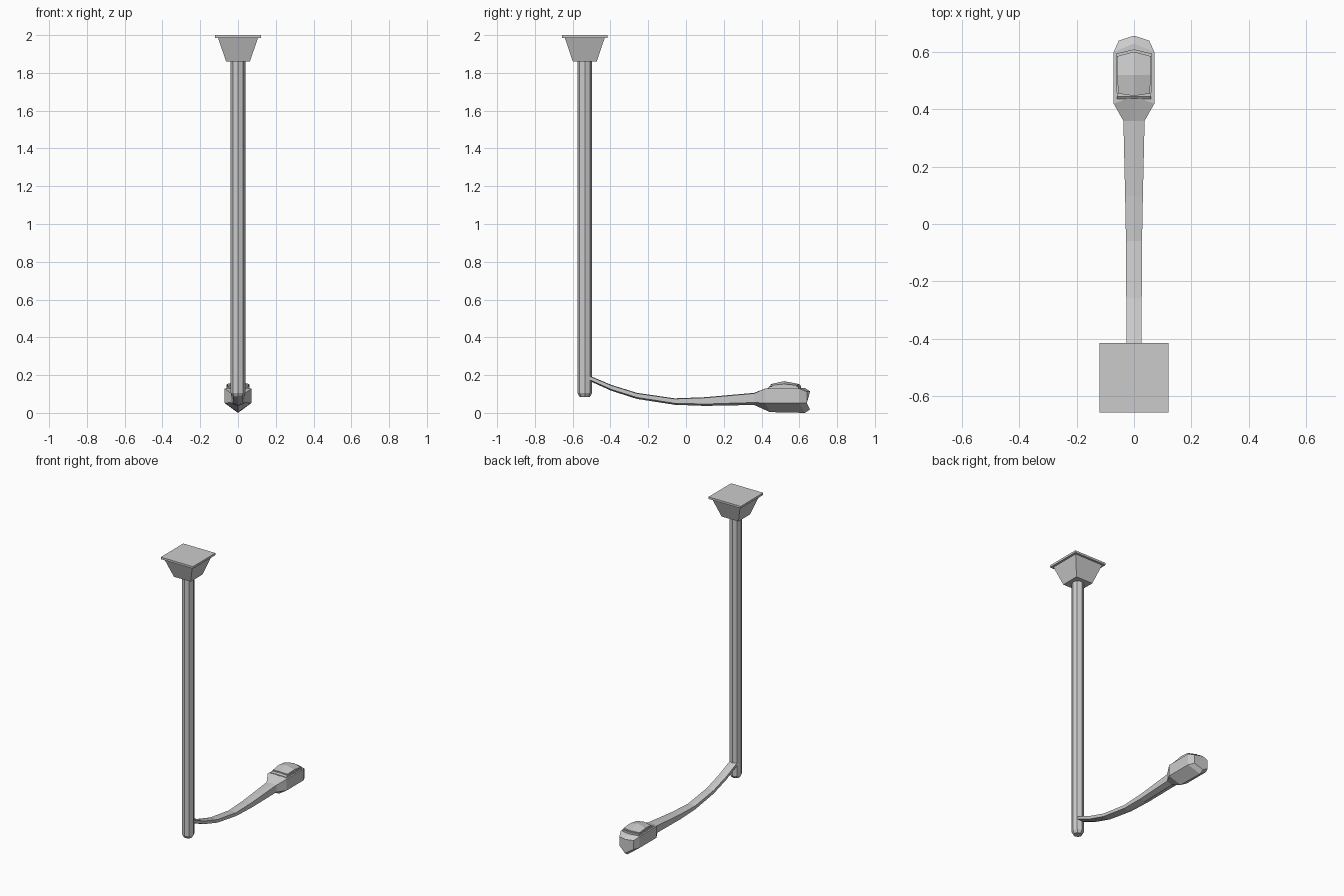
import bpy, math

if "Cube" in bpy.data.objects:
    bpy.data.objects.remove(bpy.data.objects["Cube"])

POLE_Y = -0.536


def make(name, verts, faces):
    me = bpy.data.meshes.new(name)
    me.from_pydata(verts, [], faces)
    me.update()
    ob = bpy.data.objects.new(name, me)
    bpy.context.collection.objects.link(ob)
    return ob


def skin(name, rings):
    """Join equal-sized rings with quads and cap both ends."""
    n = len(rings[0])
    verts = [v for r in rings for v in r]
    faces = [(k * n + i, k * n + (i + 1) % n, (k + 1) * n + (i + 1) % n, (k + 1) * n + i)
             for k in range(len(rings) - 1) for i in range(n)]
    faces.append(tuple(reversed(range(n))))
    faces.append(tuple(range((len(rings) - 1) * n, len(rings) * n)))
    return make(name, verts, faces)


def column(name, sides, profile, turn=0.0):
    """Vertical prism from (radius, z) pairs around the pole axis."""
    def ring(r, z):
        angles = [turn + 2 * math.pi * i / sides for i in range(sides)]
        return [(r * math.cos(a), POLE_Y + r * math.sin(a), z) for a in angles]
    return skin(name, [ring(r, z) for r, z in profile])


def ridged_loft(name, sections):
    """Six-sided sections: y, centre y shift, half width, top ridge, top side, low side, keel."""
    rings = []
    for y, dy, w, top, hi, lo, keel in sections:
        rings.append([(0, y + dy, top), (w, y, hi), (w, y, lo),
                      (0, y + dy, keel), (-w, y, lo), (-w, y, hi)])
    return skin(name, [list(reversed(r)) for r in rings])


# octagonal pole with chamfered end
column("pole", 8, [(0.027, 0.085), (0.039, 0.105), (0.039, 1.87)])

# square tapered footing and its plate
q = math.sqrt(2)
column("footing", 4, [(0.063 * q, 1.86), (0.106 * q, 1.986)], math.pi / 4)
column("footing_plate", 4, [(0.121 * q, 1.986), (0.121 * q, 2.0)], math.pi / 4)

# curved arm widening into the lamp head
ridged_loft("arm_and_lamp_head", [
    (-0.530, 0, 0.027, 0.205, 0.202, 0.184, 0.178),
    (-0.395, 0, 0.027, 0.148, 0.145, 0.124, 0.117),
    (-0.260, 0, 0.027, 0.106, 0.103, 0.082, 0.074),
    (-0.060, 0, 0.028, 0.077, 0.074, 0.051, 0.043),
    (0.100, 0, 0.031, 0.083, 0.080, 0.047, 0.037),
    (0.360, 0, 0.037, 0.106, 0.103, 0.055, 0.042),
    (0.420, 0.025, 0.071, 0.132, 0.129, 0.052, 0.004),
    (0.600, 0.03, 0.071, 0.132, 0.129, 0.052, 0.0),
    (0.640, 0.017, 0.053, 0.114, 0.112, 0.052, 0.018),
])

# raised collar and lid on top of the head
ridged_loft("lid_collar", [
    (0.436, 0, 0.060, 0.136, 0.134, 0.12, 0.12),
    (0.445, 0, 0.060, 0.144, 0.140, 0.12, 0.12),
    (0.595, 0.014, 0.062, 0.144, 0.140, 0.12, 0.12),
])
ridged_loft("lid", [
    (0.455, -0.008, 0.055, 0.152, 0.146, 0.135, 0.135),
    (0.520, 0, 0.059, 0.168, 0.153, 0.135, 0.135),
    (0.585, 0.016, 0.060, 0.152, 0.146, 0.135, 0.135),
])
